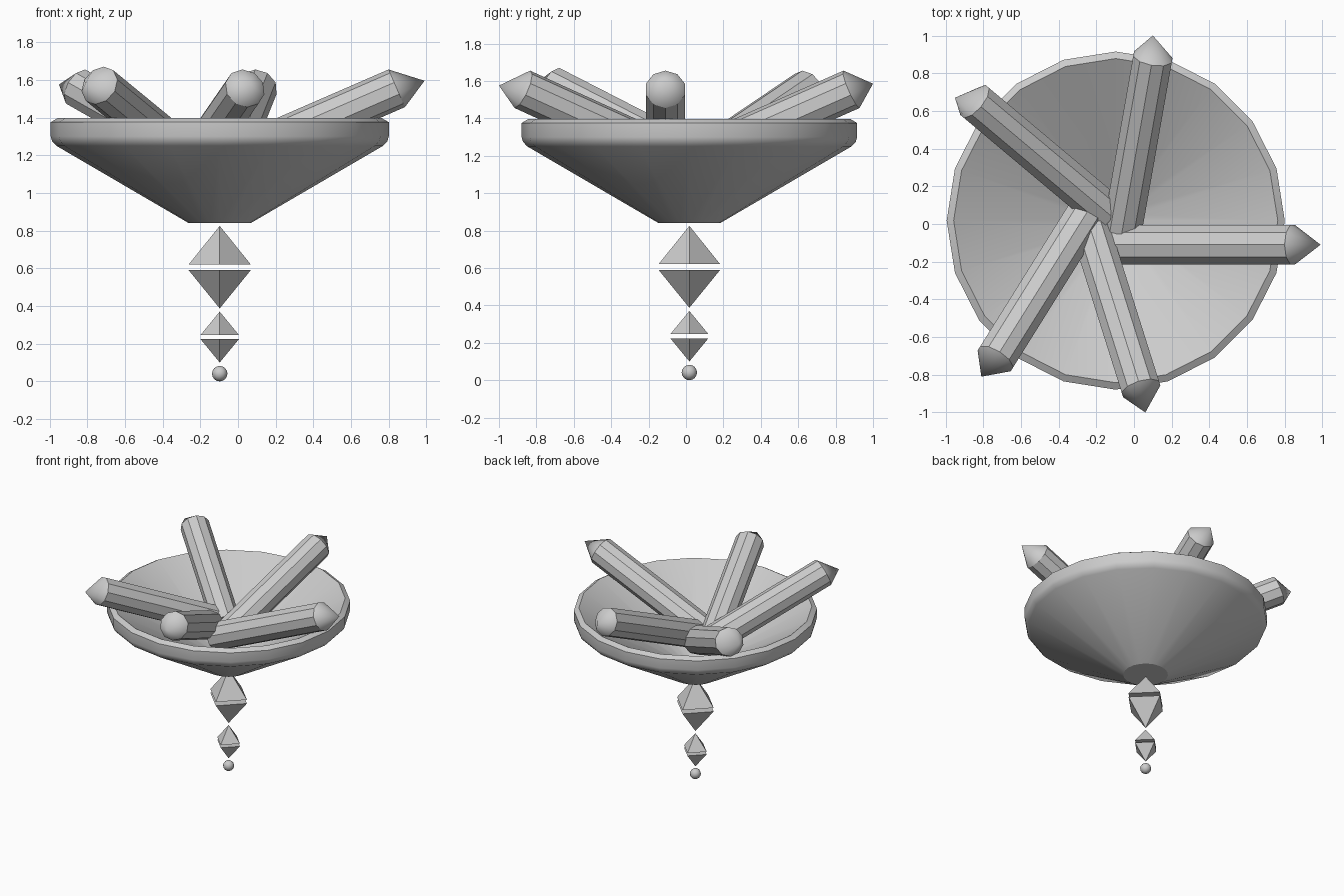
import bpy, bmesh, math
from mathutils import Vector

if "Cube" in bpy.data.objects:
    bpy.data.objects.remove(bpy.data.objects["Cube"])

CX, CY = -0.097, 0.018


def finish(name, bm, smooth=None):
    bmesh.ops.recalc_face_normals(bm, faces=bm.faces[:])
    me = bpy.data.meshes.new(name)
    bm.to_mesh(me)
    bm.free()
    ob = bpy.data.objects.new(name, me)
    bpy.context.collection.objects.link(ob)
    if smooth:
        bpy.ops.object.select_all(action='DESELECT')
        ob.select_set(True)
        bpy.context.view_layer.objects.active = ob
        bpy.ops.object.shade_smooth_by_angle(angle=math.radians(smooth))
    return ob


def loft(bm, rings):
    """Join rings of equal vertex count; a one-vertex ring is a point."""
    for a, b in zip(rings, rings[1:]):
        n = max(len(a), len(b))
        for i in range(n):
            j = (i + 1) % n
            q = [a[i % len(a)], a[j % len(a)], b[j % len(b)], b[i % len(b)]]
            bm.faces.new(list(dict.fromkeys(q)))
    for r in (rings[0], rings[-1]):
        if len(r) > 2:
            bm.faces.new(r)


def lathe(name, profile, sides, smooth=None):
    bm = bmesh.new()
    rings = []
    for r, z in profile:
        k = sides if r > 0 else 1
        rings.append([bm.verts.new((CX + r * math.cos(2 * math.pi * i / sides),
                                    CY + r * math.sin(2 * math.pi * i / sides), z))
                      for i in range(k)])
    loft(bm, rings)
    return finish(name, bm, smooth)


# Shallow bowl: outer cone, chamfered lip, inner cone
lathe("bowl", [(0.165, 0.84), (0.867, 1.25), (0.89, 1.275), (0.897, 1.30),
               (0.897, 1.375), (0.86, 1.397), (0.1, 0.95)], 20, 30)

# Hanging drops, each split into two square pyramids
for label, r, lo, a, b, hi in (("large", 0.165, 0.387, 0.59, 0.62, 0.825),
                               ("small", 0.102, 0.1, 0.224, 0.246, 0.37)):
    lathe(label + "_drop_lower", [(0, lo), (r, a)], 4)
    lathe(label + "_drop_upper", [(r, b), (0, hi)], 4)

# Bottom bead
bm = bmesh.new()
bmesh.ops.create_uvsphere(bm, u_segments=12, v_segments=8, radius=0.041)
bmesh.ops.translate(bm, verts=bm.verts[:], vec=(CX, CY, 0.041))
finish("bead", bm, 40)

# Ten-sided torches: heading, length, end centre, pointed tip
TILT, R, SIDES = math.radians(23.5), 0.109, 10
torches = [
    (0, 1.05, (0.842, -0.11, 1.555), (0.99, -0.11, 1.595)),
    (80, 1.0, (0.10, 0.885, 1.555), (0.10, 1.0, 1.585)),
    (140, 1.0, (-0.845, 0.65, 1.555), (-0.95, 0.67, 1.575)),
    (238, 1.0, (-0.735, -0.715, 1.57), (-0.81, -0.81, 1.58)),
    (287.5, 1.0, (0.037, -0.875, 1.555), (0.06, -1.0, 1.575)),
]
for n, (deg, length, end, tip) in enumerate(torches, 1):
    h = math.radians(deg)
    axis = Vector((math.cos(h) * math.cos(TILT), math.sin(h) * math.cos(TILT), math.sin(TILT)))
    side = Vector((-math.sin(h), math.cos(h), 0))
    up = axis.cross(side)
    end = Vector(end)

    def ring(bm, centre):
        angles = [2 * math.pi * i / SIDES for i in range(SIDES)]
        return [bm.verts.new(centre + R * (up * math.cos(a) + side * math.sin(a))) for a in angles]

    bm = bmesh.new()
    loft(bm, [ring(bm, end - axis * length), ring(bm, end)])
    finish(f"torch_shaft_{n}", bm)
    bm = bmesh.new()
    loft(bm, [ring(bm, end), [bm.verts.new(tip)]])
    finish(f"torch_tip_{n}", bm, 50)
